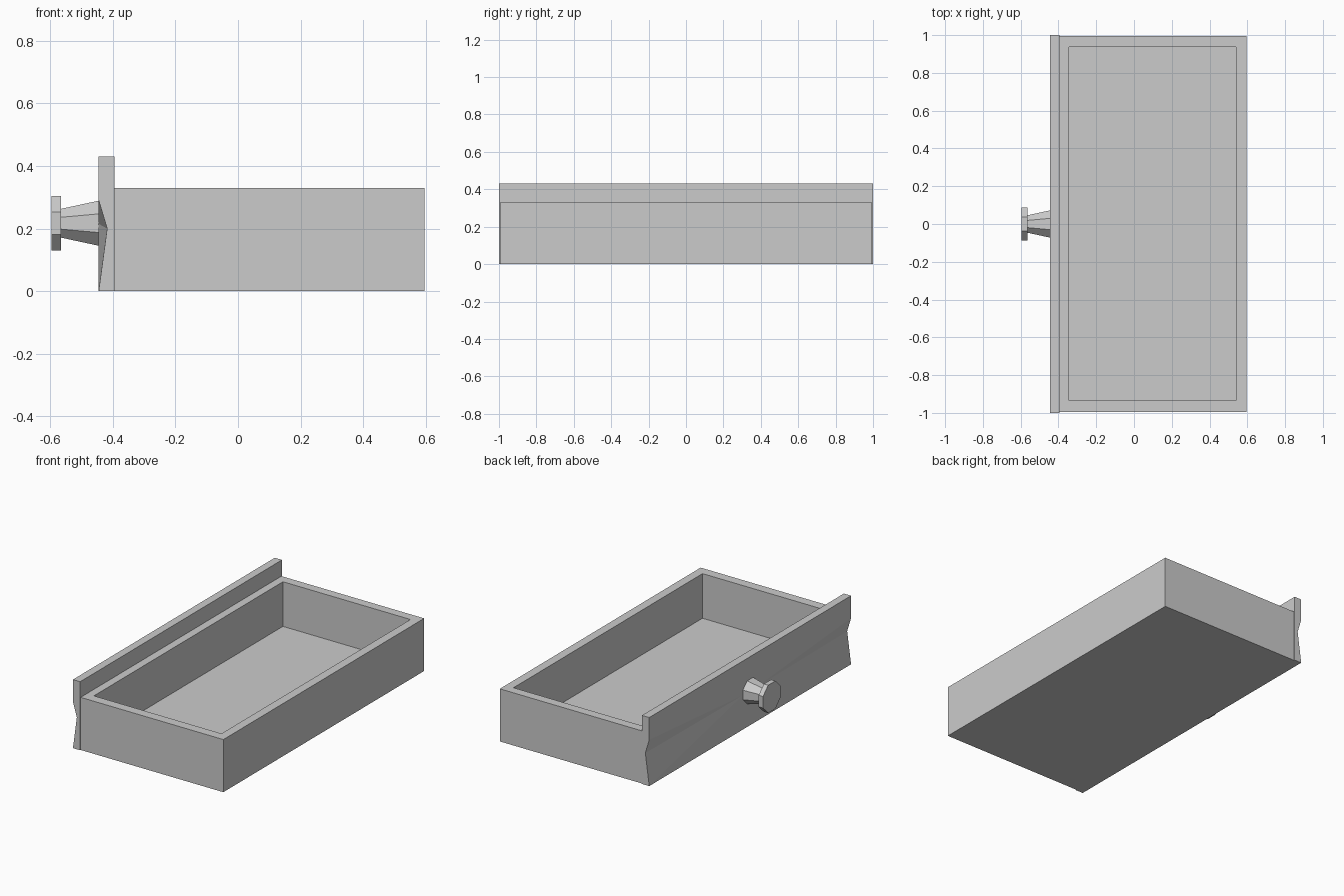
import bpy, bmesh, math
from mathutils import Matrix, Vector

cube = bpy.data.objects.get("Cube")
if cube:
    bpy.data.objects.remove(cube, do_unlink=True)

grey = bpy.data.materials.new("plain grey")
grey.use_nodes = True
colour = (0.6, 0.6, 0.6, 1)
grey.diffuse_color = colour
grey.node_tree.nodes["Principled BSDF"].inputs["Base Color"].default_value = colour


def finish(name, bm):
    bmesh.ops.recalc_face_normals(bm, faces=bm.faces[:])
    mesh = bpy.data.meshes.new(name)
    bm.to_mesh(mesh)
    bm.free()
    mesh.materials.append(grey)
    obj = bpy.data.objects.new(name, mesh)
    bpy.context.collection.objects.link(obj)
    return obj


def rectangle(bm, x0, x1, y0, y1, z):
    return [bm.verts.new(p) for p in ((x0, y0, z), (x1, y0, z), (x1, y1, z), (x0, y1, z))]


# Open tray: outer shell, rim, inner walls and floor as linked rectangles
bm = bmesh.new()
loops = [rectangle(bm, -0.395, 0.595, -0.995, 0.995, 0),
         rectangle(bm, -0.395, 0.595, -0.995, 0.995, 0.33),
         rectangle(bm, -0.345, 0.54, -0.935, 0.938, 0.33),
         rectangle(bm, -0.345, 0.54, -0.935, 0.938, 0.05)]
for a, b in zip(loops, loops[1:]):
    for i in range(4):
        j = (i + 1) % 4
        bm.faces.new((a[i], a[j], b[j], b[i]))
bm.faces.new(loops[0])
bm.faces.new(loops[-1])
finish("drawer_tray", bm)

# Face panel: flat in the middle, with a shallow dent widening to each end
bm = bmesh.new()
FACE, BACK, TOP = -0.445, -0.395, 0.43
profile = [(FACE, TOP), (FACE, 0.29), (-0.418, 0.2), (FACE, 0), (BACK, 0), (BACK, TOP)]
ends, inner = [], []
for side in (-1, 1):
    end = [bm.verts.new((x, side, z)) for x, z in profile]
    hub = bm.verts.new((FACE, side * 0.07, 0.215))
    bm.faces.new(end)
    for i in range(3):
        bm.faces.new((end[i], end[i + 1], hub))
    ends.append(end)
    inner.append(hub)
a, b = ends
for i, j in ((3, 4), (4, 5), (5, 0)):
    bm.faces.new((a[i], a[j], b[j], b[i]))
for i in (0, 3):
    bm.faces.new((a[i], b[i], inner[1], inner[0]))
finish("face_panel", bm)


# Eight-sided knob: tapered stem and flat head along the x axis
def knob_part(name, x0, x1, half0, half1):
    bm = bmesh.new()
    flat = math.cos(math.pi / 8)
    centre = Vector(((x0 + x1) / 2, 0, 0.217))
    turn = Matrix.Rotation(math.pi / 2, 4, 'Y') @ Matrix.Rotation(math.pi / 8, 4, 'Z')
    bmesh.ops.create_cone(bm, cap_ends=True, segments=8, radius1=half0 / flat,
                          radius2=half1 / flat, depth=x1 - x0,
                          matrix=Matrix.Translation(centre) @ turn)
    finish(name, bm)


knob_part("knob_stem", -0.57, -0.44, 0.045, 0.073)
knob_part("knob_head", -0.595, -0.565, 0.087, 0.087)
